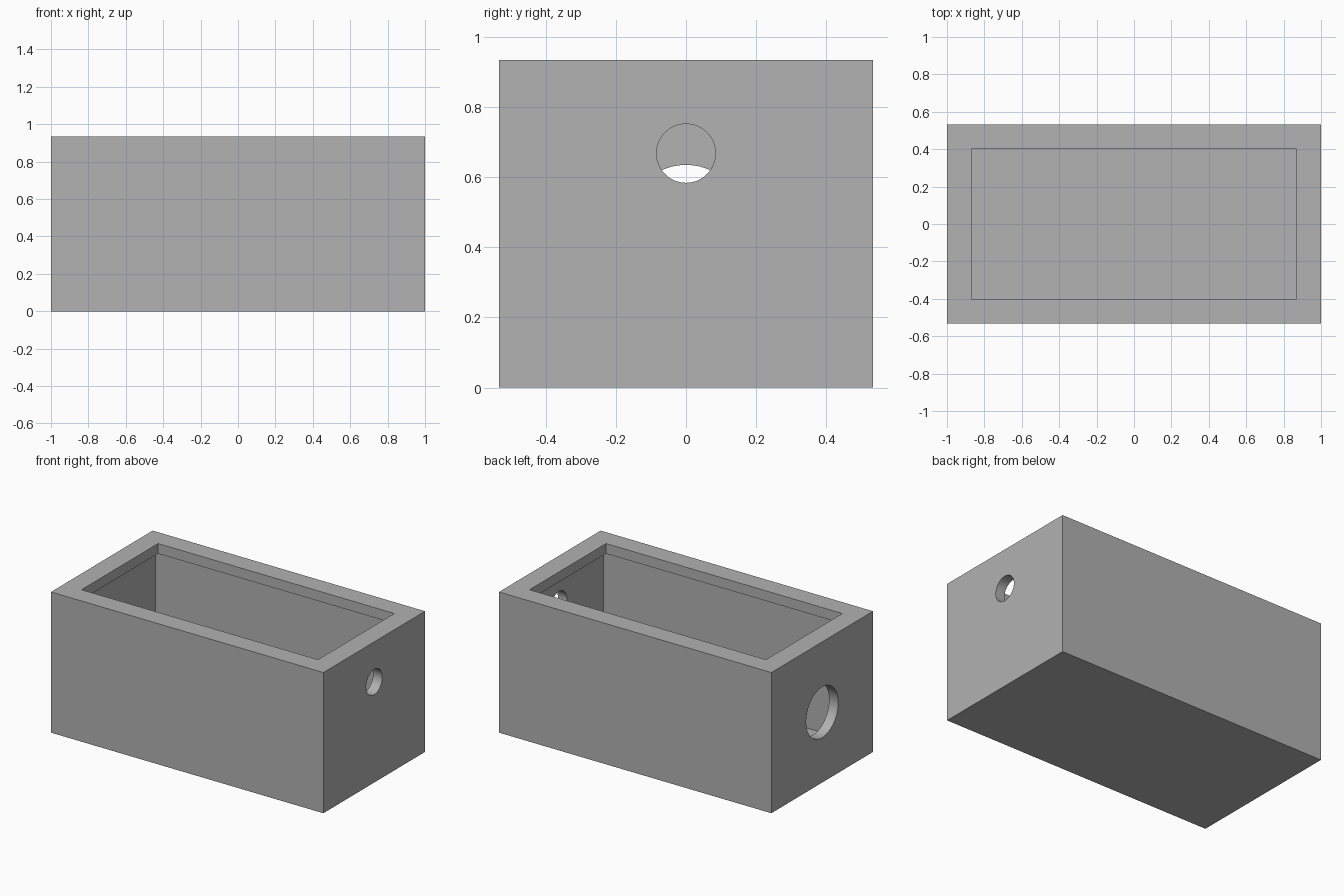
import bpy
import math

default = bpy.data.objects.get("Cube")
if default:
    bpy.data.objects.remove(default, do_unlink=True)

LENGTH, WIDTH, HEIGHT = 2.0, 1.066, 0.934
WALL = 0.067          # thickness of walls, floor and rim
RIM = 2 * WALL        # width of the rim seen from above

grey = bpy.data.materials.new("plain grey")
grey.use_nodes = True
colour = (0.445, 0.445, 0.445, 1)
grey.diffuse_color = colour
grey.node_tree.nodes["Principled BSDF"].inputs["Base Color"].default_value = colour


def block(name, inset, bottom, top):
    """Box inset from the outer footprint, spanning two heights."""
    bpy.ops.mesh.primitive_cube_add(size=1, location=(0, 0, (bottom + top) / 2))
    obj = bpy.context.object
    obj.name = name
    obj.scale = (LENGTH - 2 * inset, WIDTH - 2 * inset, top - bottom)
    bpy.ops.object.transform_apply(location=True, rotation=True, scale=True)
    obj.data.materials.append(grey)
    return obj


def drill(name, x, z, radius):
    """Round cutter through an end wall."""
    bpy.ops.mesh.primitive_cylinder_add(
        vertices=64, radius=radius, depth=4 * WALL,
        location=(x, 0, z), rotation=(0, math.pi / 2, 0))
    obj = bpy.context.object
    obj.name = name
    obj.data.materials.append(grey)
    return obj


# Outer box
box = block("open_box", 0, 0, HEIGHT)

# Cavity, narrower rim opening, and the two end wall holes
cutters = [
    block("cavity_cutter", WALL, WALL, HEIGHT - WALL),
    block("rim_opening_cutter", RIM - 0.002, HEIGHT - RIM, HEIGHT + WALL),
    drill("small_hole_cutter", LENGTH / 2, 0.668, 0.084),
    drill("large_hole_cutter", -LENGTH / 2, 0.467, 0.168),
]

bpy.ops.object.select_all(action="DESELECT")
box.select_set(True)
bpy.context.view_layer.objects.active = box
for cutter in cutters:
    cutter.hide_render = True
    cut = box.modifiers.new(cutter.name, "BOOLEAN")
    cut.operation = "DIFFERENCE"
    cut.solver = "EXACT"
    cut.object = cutter
    bpy.ops.object.modifier_apply(modifier=cut.name)
for cutter in cutters:
    bpy.data.objects.remove(cutter, do_unlink=True)

# Smooth hole walls, crisp edges
bpy.ops.object.shade_smooth_by_angle(angle=math.radians(30))
